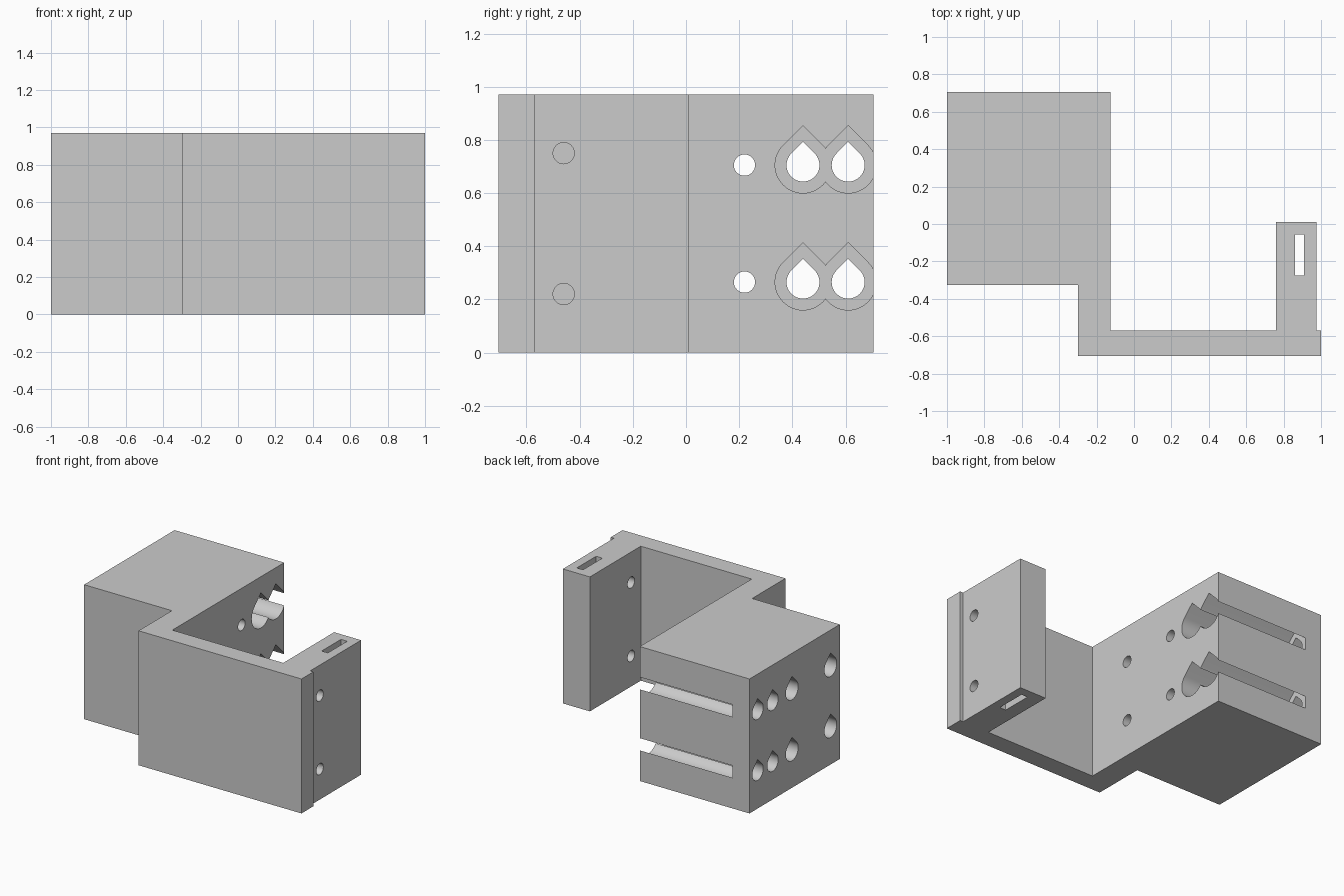
import bpy
import bmesh
import math
from mathutils import Vector

if "Cube" in bpy.data.objects:
    bpy.data.objects.remove(bpy.data.objects["Cube"])

HEIGHT = 0.97
LEFT, WEB_OUT, WEB_IN = -1.0, -0.3, -0.125
BACK, FRONT = 0.705, -0.705

grey = bpy.data.materials.new("plain grey")
grey.use_nodes = True
grey.diffuse_color = (0.6, 0.6, 0.6, 1)
grey.node_tree.nodes["Principled BSDF"].inputs["Base Color"].default_value = (0.6, 0.6, 0.6, 1)


def prism(name, points, sweep):
    """Extrude a closed outline of 3D points along a vector."""
    bm = bmesh.new()
    face = bm.faces.new([bm.verts.new(p) for p in points])
    result = bmesh.ops.extrude_face_region(bm, geom=[face])
    moved = [v for v in result["geom"] if isinstance(v, bmesh.types.BMVert)]
    bmesh.ops.translate(bm, verts=moved, vec=Vector(sweep))
    bmesh.ops.recalc_face_normals(bm, faces=bm.faces)
    mesh = bpy.data.meshes.new(name)
    bm.to_mesh(mesh)
    bm.free()
    mesh.materials.append(grey)
    obj = bpy.data.objects.new(name, mesh)
    bpy.context.collection.objects.link(obj)
    return obj


cutters = []


def bore(y, z, r, x0, x1, teardrop=False):
    """Cutter along x, round or with a pointed roof."""
    if teardrop:
        angles = [math.radians(135 + 270 * i / 36) for i in range(37)]
    else:
        angles = [math.tau * i / 32 for i in range(32)]
    outline = [(x0, y + r * math.cos(a), z + r * math.sin(a)) for a in angles]
    if teardrop:
        outline.append((x0, y, z + r * math.sqrt(2)))
    cutters.append(prism("bore_cutter", outline, (x1 - x0, 0, 0)))


# Bracket body: block, web, front plate and arm in one outline
plan = [(LEFT, BACK), (WEB_IN, BACK), (WEB_IN, -0.57), (0.76, -0.57),
        (0.76, 0.01), (0.975, 0.01), (0.975, -0.57), (1, -0.57),
        (1, FRONT), (WEB_OUT, FRONT), (WEB_OUT, -0.325), (LEFT, -0.325)]
body = prism("bracket_body", [(x, y, 0) for x, y in plan], (0, 0, HEIGHT))

for z in (0.265, 0.705):
    # Paired rod channels, wide from the web side and narrow at the far end
    for y in (0.44, 0.61):
        bore(y, z, 0.105, -0.865, 0.1, True)
        bore(y, z, 0.062, -1.1, -0.8, True)
    # Bolt holes with pointed access bores
    for y in (0.22, -0.22):
        bore(y, z, 0.04, -0.4, 0.1)
        bore(y, z, 0.07, -1.1, WEB_OUT, True)

# Arm cross holes
for z in (0.22, 0.75):
    bore(-0.46, z, 0.04, 0.7, 1.1)

# Vertical slot through the arm
slot = [(0.86, -0.275), (0.91, -0.275), (0.91, -0.055), (0.86, -0.055)]
cutters.append(prism("slot_cutter", [(x, y, -0.1) for x, y in slot], (0, 0, HEIGHT + 0.2)))

# Cut the holes, then bake the result
for cutter in cutters:
    cutter.hide_render = True
    mod = body.modifiers.new("cut", "BOOLEAN")
    mod.operation = "DIFFERENCE"
    mod.solver = "EXACT"
    mod.object = cutter
depsgraph = bpy.context.evaluated_depsgraph_get()
baked = bpy.data.meshes.new_from_object(body.evaluated_get(depsgraph))
body.modifiers.clear()
body.data = baked
for cutter in cutters:
    bpy.data.objects.remove(cutter)

# Smooth bores, crisp edges
bpy.ops.object.select_all(action="DESELECT")
body.select_set(True)
bpy.context.view_layer.objects.active = body
bpy.ops.object.shade_smooth_by_angle(angle=math.radians(30))
